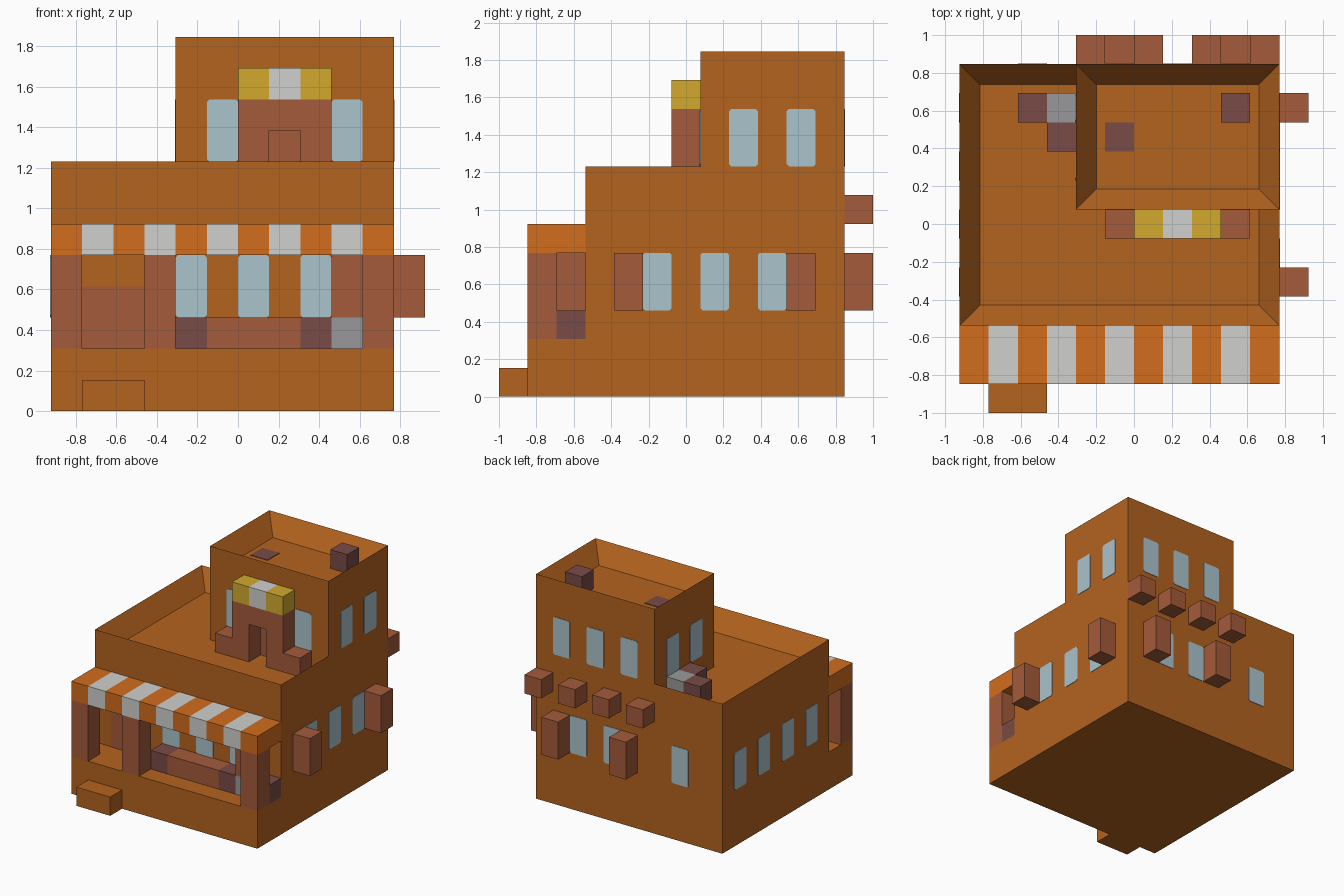
import bpy, bmesh
from mathutils import Vector

U = 2 / 13                                   # one building block
ORIGIN = Vector((-6 * U, -6.5 * U, 0))

if "Cube" in bpy.data.objects:
    bpy.data.objects.remove(bpy.data.objects["Cube"])


def material(name, hex_code):
    srgb = [int(hex_code[i:i + 2], 16) / 255 for i in (0, 2, 4)]
    lin = [c / 12.92 if c < 0.04 else ((c + 0.055) / 1.055) ** 2.4 for c in srgb]
    m = bpy.data.materials.new(name)
    m.use_nodes = True
    m.diffuse_color = (*lin, 1)
    m.node_tree.nodes["Principled BSDF"].inputs["Base Color"].default_value = (*lin, 1)
    return m


CLAY = material("clay orange", "B4631F")
AWNING = material("awning orange", "D26D1E")
WOOD = material("red brown wood", "A45B3A")
DARK = material("dark plum", "794B46")
WHITE = material("awning white", "D0D0CE")
GLASS = material("window blue", "ABC3CC")
YELLOW = material("canopy yellow", "D2AA2F")
GRAY = material("stone gray", "99999B")


def finish(bm, name, mat):
    me = bpy.data.meshes.new(name)
    bm.to_mesh(me)
    bm.free()
    me.materials.append(mat)
    ob = bpy.data.objects.new(name, me)
    bpy.context.collection.objects.link(ob)
    return ob


def block(name, mat, x, y, z, roof_inset=False):
    """Box between block-grid ranges, optionally with a sunken roof."""
    bm = bmesh.new()
    bmesh.ops.create_cube(bm, size=1)
    for v in bm.verts:
        v.co = ORIGIN + U * Vector([r[0] if c < 0 else r[1] for c, r in zip(v.co, (x, y, z))])
    if roof_inset:
        bm.normal_update()
        top = [f for f in bm.faces if f.normal.z > 0.9]
        bmesh.ops.inset_individual(bm, faces=top, thickness=U)
        bmesh.ops.translate(bm, verts=top[0].verts, vec=(0, 0, -U))
    return finish(bm, name, mat)


def panel(name, mat, axis, side, wall, start, z, width=1, corner=0.012):
    """Thin plate on a wall facing along an axis, with clipped corners."""
    t = 0.004 / U
    depth = (wall, wall + side * t) if side > 0 else (wall - t, wall)
    span = (start, start + width)
    x, y = (depth, span) if axis == 0 else (span, depth)
    ob = block(name, mat, x, y, z)
    if corner:
        bm = bmesh.new()
        bm.from_mesh(ob.data)
        edges = [e for e in bm.edges
                 if abs((e.verts[0].co - e.verts[1].co)[axis]) > 0.001]
        bmesh.ops.bevel(bm, geom=edges, offset=corner, segments=1, affect='EDGES')
        bm.to_mesh(ob.data)
        bm.free()


# Main volumes with parapet roofs
block("main_house", CLAY, (0, 11), (3, 12), (0, 8), True)
block("roof_tower", CLAY, (4, 11), (7, 12), (7, 12), True)
block("porch_base", CLAY, (0, 11), (1, 3), (0, 2))
block("entry_step", CLAY, (1, 3), (0, 1), (0, 1))

# Striped awning and porch posts
for i in range(11):
    block("awning_stripe", WHITE if i % 2 else AWNING, (i, i + 1), (1, 3), (5, 6))
for i in (0, 3, 10):
    block("porch_post", WOOD, (i, i + 1), (1, 2), (2, 5))

# Porch planters and front shutter
for mat, a, b in ((DARK, 4, 5), (WOOD, 5, 8), (DARK, 8, 9), (GRAY, 9, 10), (DARK, 10, 11)):
    block("porch_planter", mat, (a, b), (2, 3), (2, 3))
block("front_shutter", WOOD, (9, 10), (2, 3), (3, 5))
panel("front_door", WOOD, 1, -1, 3, 1, (2, 4), width=2, corner=0)

# Roof doorway with canopy, sills and door
for i in (6, 8):
    block("doorway_post", WOOD, (i, i + 1), (6, 7), (7, 9))
block("doorway_lintel", WOOD, (6, 9), (6, 7), (9, 10))
panel("roof_door", WOOD, 1, -1, 7, 7, (7, 9), corner=0)
for i, mat in zip((6, 7, 8), (YELLOW, WHITE, YELLOW)):
    block("doorway_canopy", mat, (i, i + 1), (6, 7), (10, 11))
for i in (5, 9):
    block("tower_sill", WOOD, (i, i + 1), (6, 7), (7, 8))

# Roof clutter
for mat, x, y, z in ((DARK, 2, 10, 7), (GRAY, 3, 10, 7), (DARK, 3, 9, 7), (DARK, 9, 10, 11)):
    block("roof_crate", mat, (x, x + 1), (y, y + 1), (z, z + 1))
block("roof_hatch", DARK, (5, 6), (9, 10), (11, 11.03))

# Windows: axis, side, wall, starts, bottom
for axis, side, wall, starts, z in (
        (1, -1, 3, (4, 6, 8), 3), (1, -1, 7, (5, 9), 8),
        (1, 1, 12, (2, 6, 8), 3), (1, 1, 12, (5, 7, 9), 8),
        (0, 1, 11, (5, 7, 9), 3), (0, 1, 11, (8, 10), 8),
        (0, -1, 0, (4, 6, 8, 10), 3), (0, -1, 4, (8, 10), 8)):
    for s in starts:
        panel("window", GLASS, axis, side, wall, s, (z, z + 2))

# Shutters on the side and back, beam ends along the back
for j in (4, 10):
    block("side_shutter", WOOD, (11, 12), (j, j + 1), (3, 5))
for i in (5, 9):
    block("back_shutter", WOOD, (i, i + 1), (12, 13), (3, 5))
for i in (4, 6, 8, 10):
    block("beam_end", WOOD, (i, i + 1), (12, 13), (6, 7))
